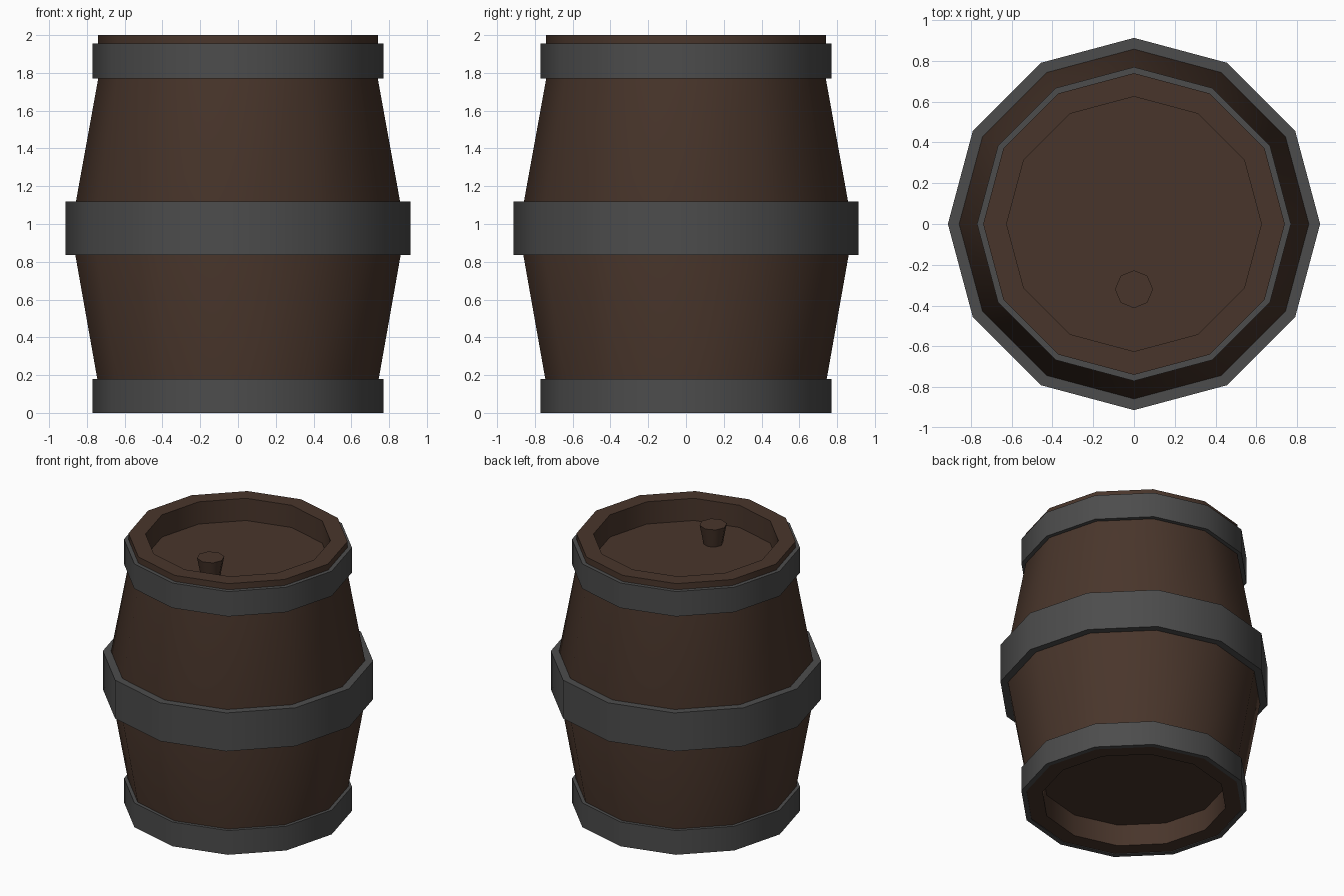
import bpy, bmesh, math

if "Cube" in bpy.data.objects:
    bpy.data.objects.remove(bpy.data.objects["Cube"])

SIDES = 12


def material(name, rgb):
    m = bpy.data.materials.new(name)
    m.diffuse_color = (*rgb, 1)
    m.use_nodes = True
    m.node_tree.nodes["Principled BSDF"].inputs["Base Color"].default_value = m.diffuse_color
    return m


wood = material("dark_wood", (0.066, 0.036, 0.024))
iron = material("dark_iron", (0.073, 0.073, 0.073))


def lathe(name, profile, mat, sides=SIDES, closed=False, caps=(), centre=(0, 0), angle=40):
    """Revolve (radius, z) points about z; caps lists profile rings to fill."""
    bm = bmesh.new()
    rings = []
    for r, z in profile:
        rings.append([bm.verts.new((centre[0] + r * math.cos(2 * math.pi * i / sides),
                                    centre[1] + r * math.sin(2 * math.pi * i / sides), z))
                      for i in range(sides)])
    count = len(rings)
    for k in range(count if closed else count - 1):
        a, b = rings[k], rings[(k + 1) % count]
        for i in range(sides):
            j = (i + 1) % sides
            bm.faces.new((a[i], a[j], b[j], b[i]))
    for k in caps:
        bm.faces.new(rings[k])
    bmesh.ops.recalc_face_normals(bm, faces=bm.faces)
    me = bpy.data.meshes.new(name)
    bm.to_mesh(me)
    bm.free()
    me.materials.append(mat)
    ob = bpy.data.objects.new(name, me)
    bpy.context.collection.objects.link(ob)
    bpy.ops.object.select_all(action='DESELECT')
    ob.select_set(True)
    bpy.context.view_layer.objects.active = ob
    bpy.ops.object.shade_smooth_by_angle(angle=math.radians(angle))
    return ob


# Barrel body with recessed lid and recessed base
lathe("barrel_body", [(0.625, 0.165), (0.625, 0.005), (0.74, 0.005), (0.745, 0.18),
                      (0.885, 0.97), (0.74, 1.77), (0.74, 2.0), (0.625, 2.0),
                      (0.625, 1.835)], wood, caps=(0, -1))

# Iron hoops: outer radius, inner radius, bottom, top
for name, ro, ri, z0, z1 in (("bottom_hoop", 0.77, 0.735, 0.0, 0.18),
                             ("middle_hoop", 0.913, 0.855, 0.835, 1.12),
                             ("top_hoop", 0.77, 0.735, 1.77, 1.955)):
    lathe(name, [(ri, z0), (ro, z0), (ro, z1), (ri, z1)], iron, closed=True)

# Tapered bung in the lid
lathe("bung", [(0.065, 1.83), (0.093, 1.975)], wood, sides=8, caps=(0, 1),
      centre=(0, -0.32), angle=50)
